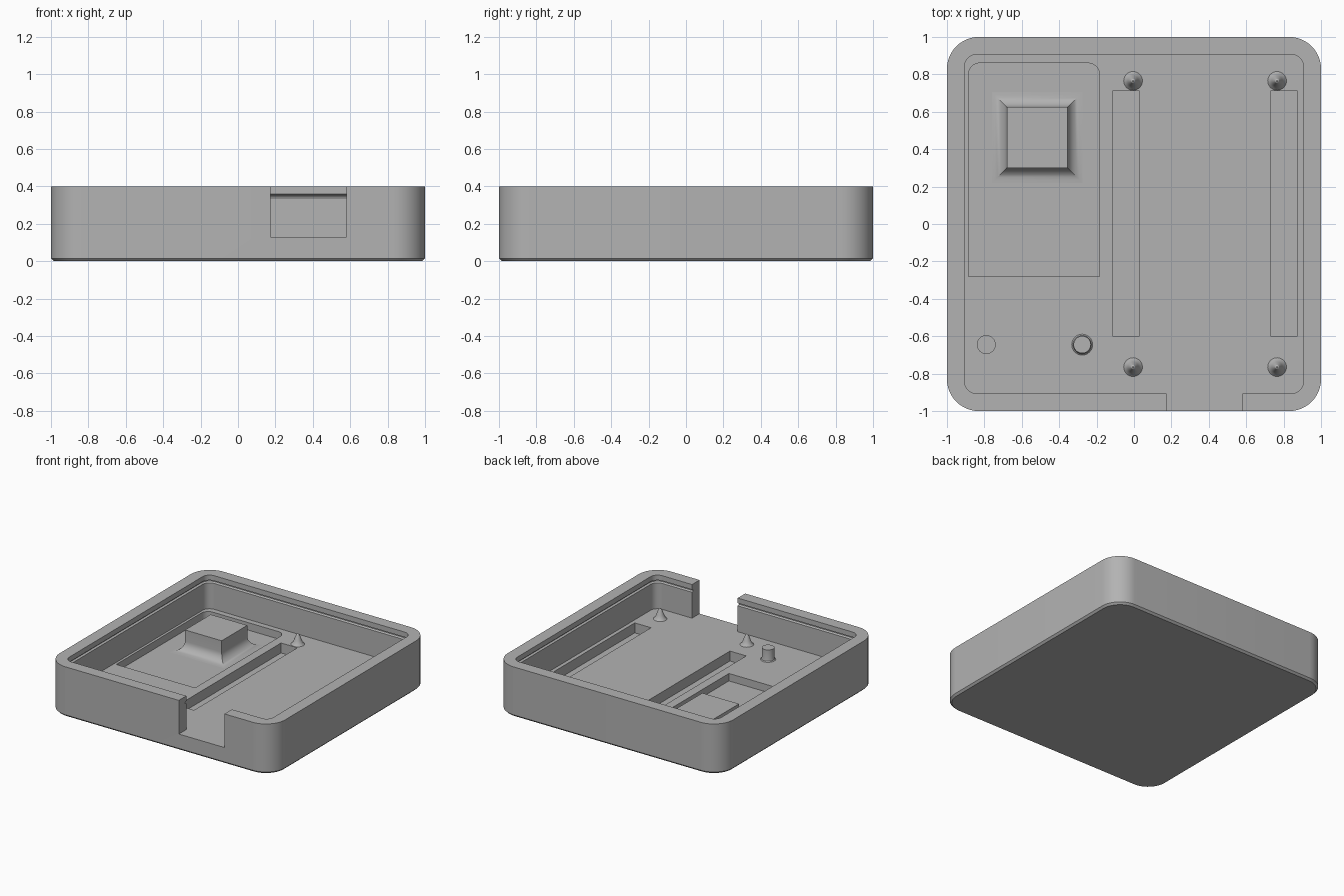
import bpy, bmesh, math

if "Cube" in bpy.data.objects:
    bpy.data.objects.remove(bpy.data.objects["Cube"])

grey = bpy.data.materials.new("plain grey")
grey.diffuse_color = (0.45, 0.45, 0.45, 1)
grey.use_nodes = True
grey.node_tree.nodes["Principled BSDF"].inputs["Base Color"].default_value = grey.diffuse_color


def rounded(x0, x1, y0, y1, radii, n=12):
    """Outline of a rectangle; radii run front-left, front-right, back-right, back-left."""
    pts = []
    corners = [(x0, y0, 1, 1), (x1, y0, -1, 1), (x1, y1, -1, -1), (x0, y1, 1, -1)]
    for i, ((x, y, sx, sy), r) in enumerate(zip(corners, radii)):
        if r <= 0:
            pts.append((x, y))
            continue
        for k in range(n + 1):
            a = math.pi + math.pi / 2 * (i + k / n)
            pts.append((x + sx * r + r * math.cos(a), y + sy * r + r * math.sin(a)))
    return pts


def circle(x, y, r, n=32):
    return [(x + r * math.cos(2 * math.pi * k / n), y + r * math.sin(2 * math.pi * k / n)) for k in range(n)]


def stack(name, layers):
    """Closed solid through outlines with equal point counts: [(outline, z), ...]."""
    bm = bmesh.new()
    rings = [[bm.verts.new((x, y, z)) for x, y in pts] for pts, z in layers]
    n = len(rings[0])
    bm.faces.new(rings[0][::-1])
    bm.faces.new(rings[-1])
    for a, b in zip(rings, rings[1:]):
        for k in range(n):
            j = (k + 1) % n
            bm.faces.new((a[k], a[j], b[j], b[k]))
    me = bpy.data.meshes.new(name)
    bm.to_mesh(me)
    bm.free()
    ob = bpy.data.objects.new(name, me)
    bpy.context.collection.objects.link(ob)
    me.materials.append(grey)
    return ob


def activate(ob):
    bpy.ops.object.select_all(action='DESELECT')
    ob.select_set(True)
    bpy.context.view_layer.objects.active = ob


def smooth(ob):
    activate(ob)
    bpy.ops.object.shade_smooth_by_angle(angle=math.radians(25))


def cut(ob, cutter):
    cutter.hide_render = True
    m = ob.modifiers.new("cut", 'BOOLEAN')
    m.operation, m.solver, m.object = 'DIFFERENCE', 'EXACT', cutter
    activate(ob)
    bpy.ops.object.modifier_apply(modifier=m.name)
    bpy.data.objects.remove(cutter)


def square(h, r):
    return rounded(-h, h, -h, h, [r] * 4)


FLOOR, POCKET, SLOT, TOP = 0.13, 0.07, 0.05, 0.40

# Outer shell with a small chamfer under it
tray = stack("tray", [(square(0.985, 0.155), 0), (square(1, 0.17), 0.015), (square(1, 0.17), TOP)])

# Main cavity, with a snap groove near the rim
inner, groove = square(0.905, 0.06), square(0.92, 0.075)
cut(tray, stack("cavity", [(inner, FLOOR), (inner, 0.338), (groove, 0.345),
                           (groove, 0.352), (inner, 0.359), (inner, 0.5)]))

# Opening in the front wall
sharp = [0] * 4
opening = rounded(0.175, 0.58, -1.1, -0.85, sharp)
cut(tray, stack("opening", [(opening, FLOOR), (opening, 0.5)]))

# Shallow pocket, two long slots and a round hole in the floor
pocket = rounded(-0.885, -0.185, -0.28, 0.86, [0, 0, 0.06, 0.06])
cut(tray, stack("pocket", [(pocket, POCKET), (pocket, 0.2)]))
for x0, x1 in ((-0.115, 0.03), (0.73, 0.875)):
    slot = rounded(x0, x1, -0.6, 0.71, sharp)
    cut(tray, stack("slot", [(slot, SLOT), (slot, 0.2)]))
hole = circle(-0.79, -0.645, 0.048)
cut(tray, stack("hole", [(hole, SLOT), (hole, 0.2)]))
smooth(tray)

# Raised block with a concave flared foot
R = 0.08
layers = []
for k in range(9):
    a = math.pi / 2 * k / 8
    d = R * (1 - math.sin(a))
    layers.append((rounded(-0.68 - d, -0.355 + d, 0.30 - d, 0.625 + d, sharp),
                   POCKET + R * (1 - math.cos(a))))
top = rounded(-0.68, -0.355, 0.30, 0.625, sharp)
block = stack("raised_block", [(layers[0][0], POCKET - 0.01)] + layers + [(top, 0.24)])
smooth(block)

# Locating cones at four points
for x in (-0.005, 0.765):
    for y in (-0.765, 0.765):
        prof = [(0.05, -0.01), (0.05, 0), (0.038, 0.012), (0.028, 0.035),
                (0.018, 0.062), (0.011, 0.078), (0.003, 0.084)]
        smooth(stack("locating_cone", [(circle(x, y, r), FLOOR + z) for r, z in prof]))

# Round peg with a flared foot
prof = [(0.056, -0.01), (0.056, 0), (0.049, 0.006), (0.046, 0.018), (0.046, 0.095)]
smooth(stack("peg", [(circle(-0.277, -0.645, r), FLOOR + z) for r, z in prof]))
